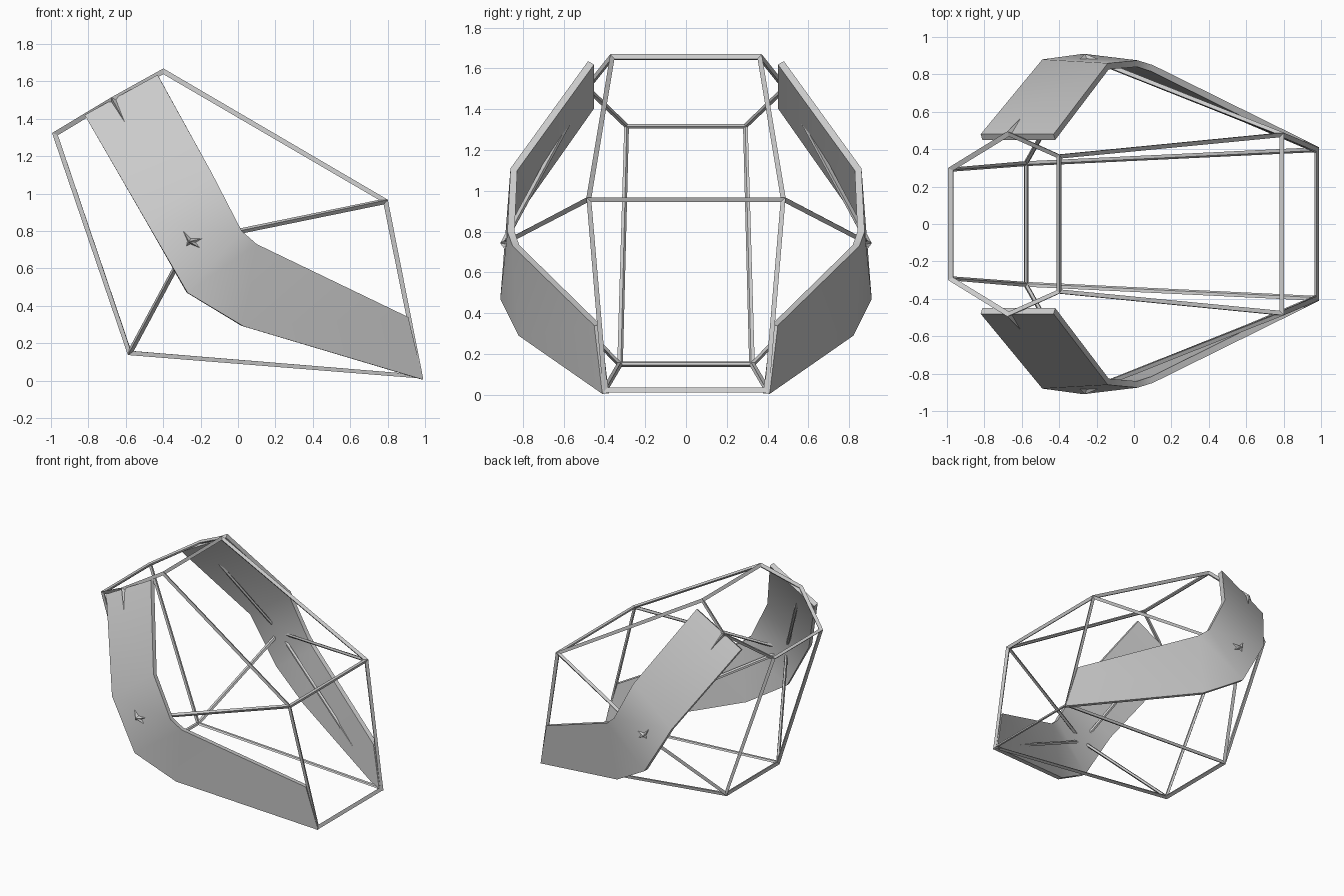
import bpy
import bmesh
import math

cube = bpy.data.objects.get("Cube")
if cube:
    bpy.data.objects.remove(cube, do_unlink=True)

grey = bpy.data.materials.new("plain grey")
grey.use_nodes = True
colour = (0.6, 0.6, 0.6, 1)
grey.diffuse_color = colour
grey.node_tree.nodes["Principled BSDF"].inputs["Base Color"].default_value = colour


def link(name, bm):
    mesh = bpy.data.meshes.new(name)
    bm.to_mesh(mesh)
    bm.free()
    mesh.materials.append(grey)
    obj = bpy.data.objects.new(name, mesh)
    bpy.context.collection.objects.link(obj)
    return obj


def apply(obj, modifier):
    bpy.ops.object.select_all(action="DESELECT")
    bpy.context.view_layer.objects.active = obj
    obj.select_set(True)
    bpy.ops.object.modifier_apply(modifier=modifier.name)


# Frame joints on the left half; lower case marks the mirrored right half
joints = {
    "A": (-0.40, 0.365, 1.655),
    "B": (-0.98, 0.295, 1.32),
    "C": (-0.58, 0.325, 0.148),
    "D": (0.98, 0.40, 0.02),
    "E": (0.79, 0.48, 0.96),
    "F": (-0.67, 0.485, 1.505),
    "G": (-0.26, 0.895, 0.745),
}
cross_faces = ["AaeE", "EedD", "DdcC", "CcbB", "AFBbfa"]
side_faces = ["FAEG", "GED", "GDC", "GCBF"]

# Open strut frame: every edge of a faceted hull becomes a beam
bm = bmesh.new()
verts = {}
for key, (x, y, z) in joints.items():
    verts[key] = bm.verts.new((x, y, z))
    verts[key.lower()] = bm.verts.new((x, -y, z))
for face in cross_faces + side_faces + [f.lower() for f in side_faces]:
    bm.faces.new([verts[k] for k in face])
bmesh.ops.recalc_face_normals(bm, faces=bm.faces[:])
frame = link("strut_frame", bm)
wire = frame.modifiers.new("beams", "WIREFRAME")
wire.thickness = 0.031
wire.offset = 0
wire.use_even_offset = True
wire.use_replace = True
apply(frame, wire)

# Bent side panels, spanned between a lower and an upper rail
lower_rail = [(-0.82, 0.48, 1.42), (-0.49, 0.88, 0.85), (-0.27, 0.91, 0.47),
              (0.03, 0.82, 0.29), (0.99, 0.41, 0.005)]
upper_rail = [(-0.43, 0.48, 1.635), (-0.14, 0.86, 1.11), (0.02, 0.875, 0.80),
              (0.10, 0.85, 0.73), (0.91, 0.45, 0.34)]

for name, side in (("left_panel", 1), ("right_panel", -1)):
    bm = bmesh.new()
    low, high = [[bm.verts.new((x, y * side, z)) for x, y, z in rail]
                 for rail in (lower_rail, upper_rail)]
    for i in range(len(low) - 1):
        bm.faces.new((low[i], low[i + 1], high[i + 1], high[i]))
    bm.normal_update()
    bm.faces.ensure_lookup_table()
    if bm.faces[0].normal.y * side < 0:
        bmesh.ops.reverse_faces(bm, faces=bm.faces[:])
    panel = link(name, bm)
    solid = panel.modifiers.new("thickness", "SOLIDIFY")
    solid.thickness = 0.035
    solid.offset = -1
    apply(panel, solid)
    bpy.ops.object.shade_smooth_by_angle(angle=math.radians(45))
